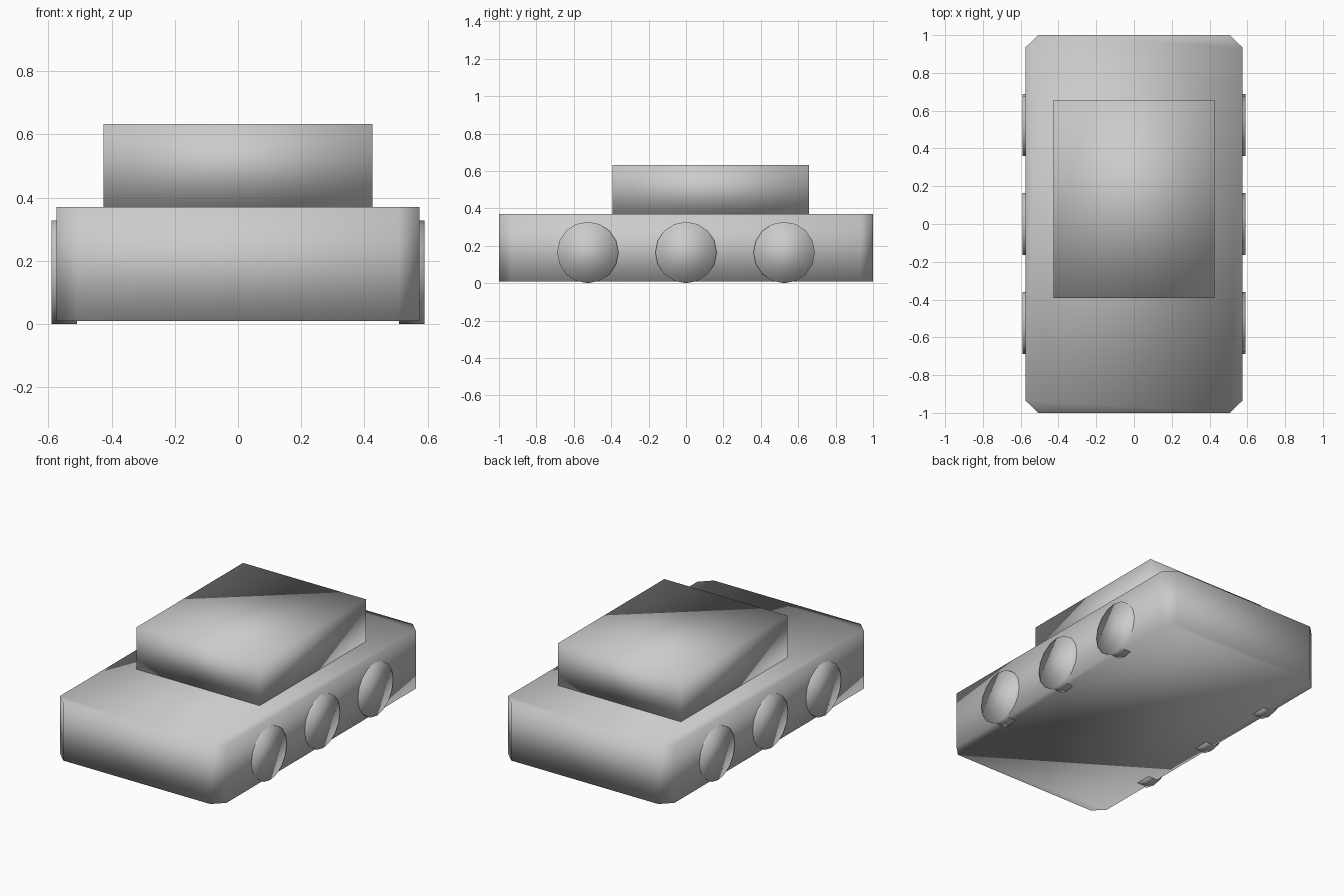
import bpy, bmesh
from math import pi
from mathutils import Matrix

cube = bpy.data.objects.get("Cube")
if cube:
    bpy.data.objects.remove(cube, do_unlink=True)

# Single grey finish
grey = bpy.data.materials.new("plain grey")
grey.use_nodes = True
colour = (0.6, 0.6, 0.6, 1)
grey.diffuse_color = colour
grey.node_tree.nodes["Principled BSDF"].inputs["Base Color"].default_value = colour


def finish(name, bm):
    bmesh.ops.recalc_face_normals(bm, faces=bm.faces[:])
    mesh = bpy.data.meshes.new(name)
    bm.to_mesh(mesh)
    bm.free()
    mesh.materials.append(grey)
    mesh.shade_smooth()
    obj = bpy.data.objects.new(name, mesh)
    bpy.context.collection.objects.link(obj)
    return obj


def prism(name, outline, z0, z1):
    bm = bmesh.new()
    base = bm.faces.new([bm.verts.new((x, y, z0)) for x, y in outline])
    top = bmesh.ops.extrude_face_region(bm, geom=[base], use_keep_orig=True)["geom"]
    verts = [v for v in top if isinstance(v, bmesh.types.BMVert)]
    bmesh.ops.translate(bm, verts=verts, vec=(0, 0, z1 - z0))
    return finish(name, bm)


# Long hull with clipped corners
W, L, CX, CY = 0.575, 1.0, 0.508, 0.934
prism("hull", [(-CX, -L), (CX, -L), (W, -CY), (W, CY),
               (CX, L), (-CX, L), (-W, CY), (-W, -CY)], 0.01, 0.37)

# Cabin block, set towards the back
C, FRONT, BACK = 0.425, -0.393, 0.657
prism("cabin", [(-C, FRONT), (C, FRONT), (C, BACK), (-C, BACK)], 0.37, 0.633)

# Three wheels on each side
R = 0.164
for side, label in ((1, "left"), (-1, "right")):
    for y, place in ((-0.525, "front"), (0, "middle"), (0.525, "back")):
        bm = bmesh.new()
        bmesh.ops.create_cone(bm, cap_ends=True, segments=16, radius1=R,
                              radius2=R, depth=0.08,
                              matrix=Matrix.Rotation(pi / 2, 4, "Y"))
        wheel = finish(f"{place}_{label}_wheel", bm)
        wheel.location = (side * 0.55, y, R)
